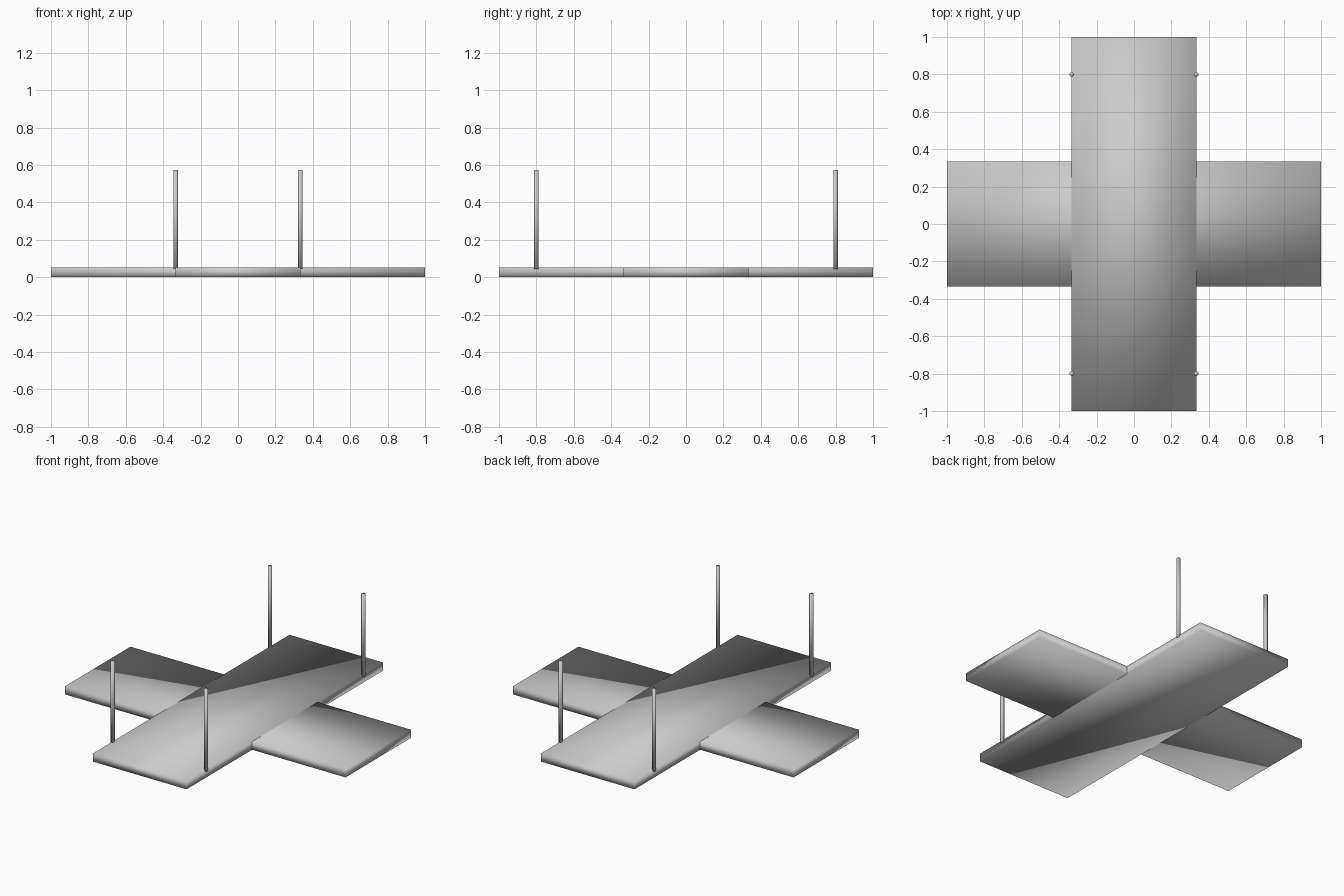
import bpy, math

if "Cube" in bpy.data.objects:
    bpy.data.objects.remove(bpy.data.objects["Cube"])


def shade_smooth(ob):
    for p in ob.data.polygons:
        p.use_smooth = True


def slab(name, sx, sy, z0, z1):
    bpy.ops.mesh.primitive_cube_add(size=1, location=(0, 0, (z0 + z1) / 2))
    ob = bpy.context.object
    ob.name = name
    ob.scale = (sx, sy, z1 - z0)
    bpy.ops.object.transform_apply(location=False, rotation=False, scale=True)
    shade_smooth(ob)


# Two crossing slabs forming the plus-shaped base; the cross one is a hair thinner
slab("long_slab", 0.667, 2.0, 0.0, 0.053)
slab("cross_slab", 2.0, 0.667, 0.0004, 0.0526)

# Four slim posts on the side edges of the long slab
Z0, Z1 = 0.043, 0.573
for side, x in (("left", -0.333), ("right", 0.333)):
    for end, y in (("front", -0.8), ("back", 0.8)):
        bpy.ops.mesh.primitive_cylinder_add(
            vertices=8, radius=0.0125, depth=Z1 - Z0,
            location=(x, y, (Z0 + Z1) / 2), rotation=(0, 0, math.pi / 8))
        post = bpy.context.object
        post.name = f"{end}_{side}_post"
        shade_smooth(post)
